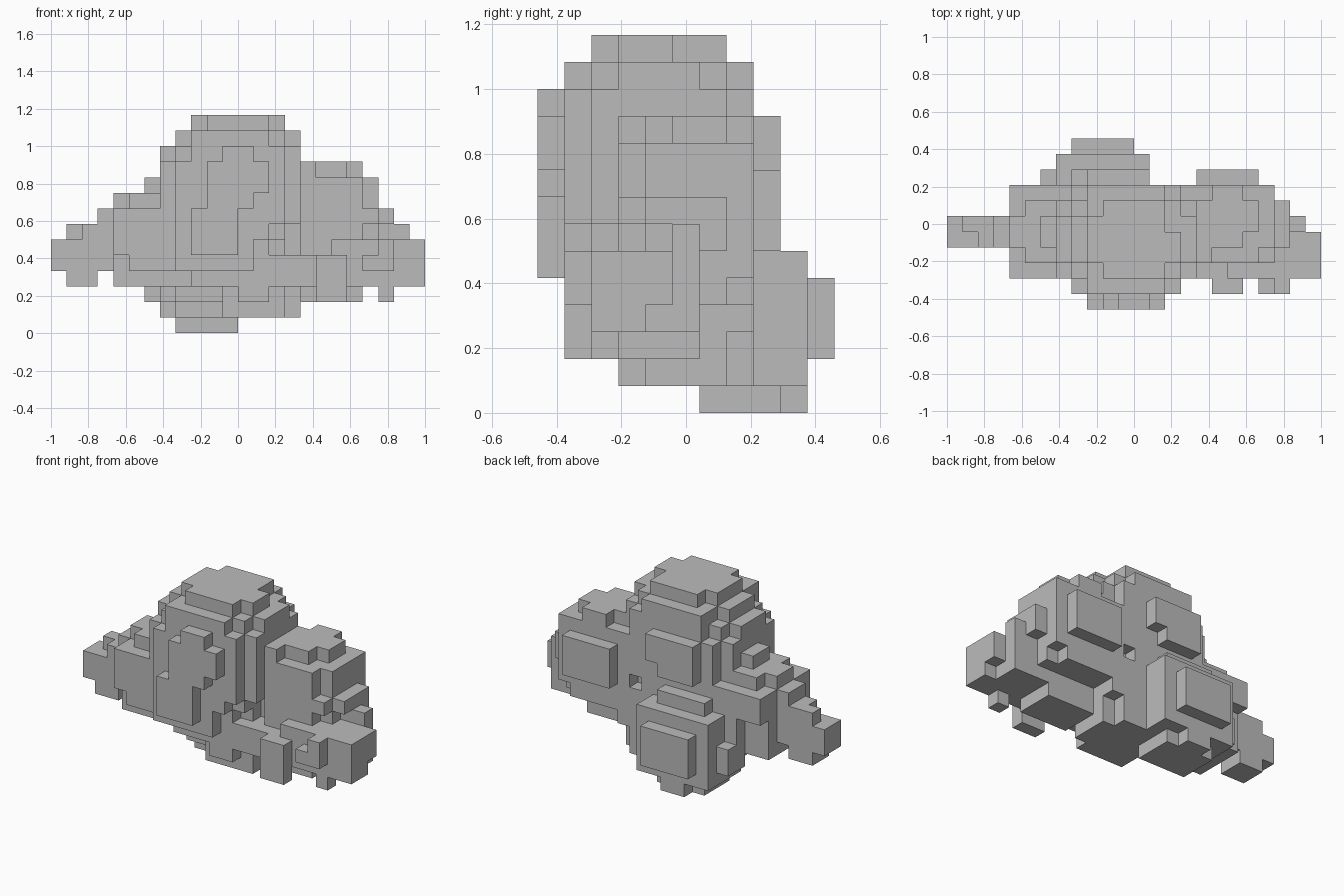
import bpy
import bmesh
from mathutils import Vector

STEP = 1 / 12          # edge length of one block
SIZE = (24, 11, 14)    # blocks along x, y, z

old = bpy.data.objects.get("Cube")
if old:
    bpy.data.objects.remove(old, do_unlink=True)

grey = bpy.data.materials.new("cloud_grey")
grey.use_nodes = True
colour = (0.5, 0.5, 0.5, 1)
grey.diffuse_color = colour
grey.node_tree.nodes["Principled BSDF"].inputs["Base Color"].default_value = colour

# Stepped outlines: block range per layer
x_by_z = [(8, 12), (7, 16), (6, 22), (1, 24), (0, 24), (0, 24), (1, 23),
          (3, 22), (4, 21), (6, 21), (7, 20), (7, 16), (8, 16), (9, 15)]
y_by_z = [(6, 10), (3, 10), (1, 11), (1, 11), (1, 11), (0, 10), (0, 9),
          (0, 9), (0, 9), (0, 9), (0, 9), (0, 8), (1, 8), (2, 7)]
x_by_y = [(9, 14), (8, 22), (4, 24), (4, 24), (0, 24), (0, 23), (4, 22),
          (4, 21), (6, 20), (7, 13), (8, 12)]

filled = {}            # block position -> part name


def add(part, cell):
    x, y, z = cell
    inside = all(lo <= v < hi for v, (lo, hi) in
                 ((x, x_by_z[z]), (y, y_by_z[z]), (x, x_by_y[y])))
    notch = y == 8 and 13 <= x < 16
    if inside and not notch:
        filled.setdefault(cell, part)


def lobe(part, centre, radius, depth=(0, SIZE[1])):
    """Rounded puff made of whole blocks, kept within a depth range."""
    for x in range(SIZE[0]):
        for y in range(*depth):
            for z in range(SIZE[2]):
                d = sum(((v + 0.5 - c) / r) ** 2
                        for v, c, r in zip((x, y, z), centre, radius))
                if d <= 1:
                    add(part, (x, y, z))


def block(part, low, high):
    """Solid box of blocks."""
    for x in range(low[0], high[0]):
        for y in range(low[1], high[1]):
            for z in range(low[2], high[2]):
                add(part, (x, y, z))


# Large puffs
lobe("top_puff", (11.7, 4.5, 9.5), (4.85, 4.75, 4.8), (1, 8))
lobe("left_puff", (18, 5.9, 7.3), (3.9, 3.2, 3.9), (3, 8))
lobe("right_puff", (8, 5, 6), (4.6, 3, 3.3))
lobe("back_puff", (10, 7.7, 3.45), (3.74, 3.74, 3.74))
lobe("front_puff", (10.3, 3.6, 6), (3.7, 3.7, 3))
lobe("core_puff", (13, 5.5, 4), (3.5, 3.5, 3.5))
lobe("low_left_puff", (20, 3.7, 4.5), (4, 2, 2))

# Crown, side and raised ledges of the top puff
block("top_puff", (10, 2, 13), (14, 7, 14))
block("top_puff", (9, 3, 13), (10, 6, 14))
block("top_puff", (14, 3, 13), (15, 5, 14))
block("top_puff", (15, 3, 12), (16, 6, 13))
block("top_puff", (7, 2, 9), (8, 7, 11))
block("top_puff", (7, 3, 11), (8, 6, 12))
block("top_puff", (10, 0, 9), (14, 1, 11))
block("top_puff", (11, 0, 11), (13, 1, 12))
block("top_puff", (10, 0, 8), (13, 1, 9))
block("top_puff", (9, 8, 9), (13, 9, 11))
block("top_puff", (9, 8, 8), (12, 9, 9))

# Ledges of the lower puffs
block("front_puff", (9, 0, 5), (12, 1, 8))
block("core_puff", (11, 3, 1), (15, 8, 4))
block("core_puff", (15, 4, 1), (16, 7, 4))
block("left_puff", (15, 3, 8), (17, 4, 11))
block("left_puff", (16, 3, 6), (20, 4, 10))
block("left_puff", (16, 8, 6), (20, 9, 9))
block("left_puff", (16, 4, 10), (19, 7, 11))
block("left_puff", (16, 3, 2), (20, 6, 4))

# Right shoulder and tip
block("right_puff", (4, 2, 5), (9, 7, 8))
block("right_puff", (5, 2, 4), (9, 7, 5))
block("right_puff", (4, 3, 3), (9, 7, 5))
block("right_puff", (4, 7, 6), (9, 8, 8))
block("right_puff", (4, 4, 8), (5, 6, 9))
block("right_puff", (5, 3, 8), (8, 7, 9))
block("right_puff", (6, 4, 9), (8, 6, 10))
block("right_tip", (0, 4, 4), (4, 6, 6))
block("right_tip", (1, 4, 3), (3, 6, 6))
block("right_tip", (1, 5, 6), (4, 6, 7))
block("right_tip", (2, 4, 6), (4, 6, 7))
block("right_tip", (3, 4, 7), (5, 6, 8))

# Left tip and its small knobs
block("left_tip", (15, 2, 3), (20, 5, 5))
block("left_tip", (17, 3, 3), (23, 6, 6))
block("left_tip", (20, 2, 3), (23, 5, 6))
block("left_tip", (23, 2, 4), (24, 5, 6))
block("left_tip", (23, 2, 3), (24, 4, 4))
block("left_tip", (20, 5, 6), (23, 6, 7))
block("left_knob", (17, 1, 2), (19, 2, 5))
block("left_knob", (20, 1, 4), (22, 2, 5))
block("left_knob", (21, 1, 5), (22, 2, 6))
block("left_knob", (21, 2, 2), (22, 3, 3))


def build(part):
    """Mesh the exposed faces of one part."""
    bm = bmesh.new()
    verts = {}

    def corner(p):
        key = tuple(p)
        if key not in verts:
            x, y, z = p
            verts[key] = bm.verts.new(Vector((x - SIZE[0] / 2,
                                              y - SIZE[1] / 2, z)) * STEP)
        return verts[key]

    for cell, owner in filled.items():
        if owner != part:
            continue
        for axis in range(3):
            u, v = (axis + 1) % 3, (axis + 2) % 3
            for side in (0, 1):
                near = list(cell)
                near[axis] += 2 * side - 1
                if tuple(near) in filled:
                    continue
                ring = []
                for du, dv in ((0, 0), (1, 0), (1, 1), (0, 1)):
                    p = list(cell)
                    p[axis] += side
                    p[u] += du
                    p[v] += dv
                    ring.append(corner(p))
                bm.faces.new(ring if side else ring[::-1])
    # Merge flat areas into single faces
    bmesh.ops.dissolve_limit(bm, angle_limit=0.01, verts=bm.verts[:],
                             edges=bm.edges[:])
    mesh = bpy.data.meshes.new(part)
    bm.to_mesh(mesh)
    bm.free()
    mesh.materials.append(grey)
    bpy.context.collection.objects.link(bpy.data.objects.new(part, mesh))


for name in sorted(set(filled.values())):
    build(name)
